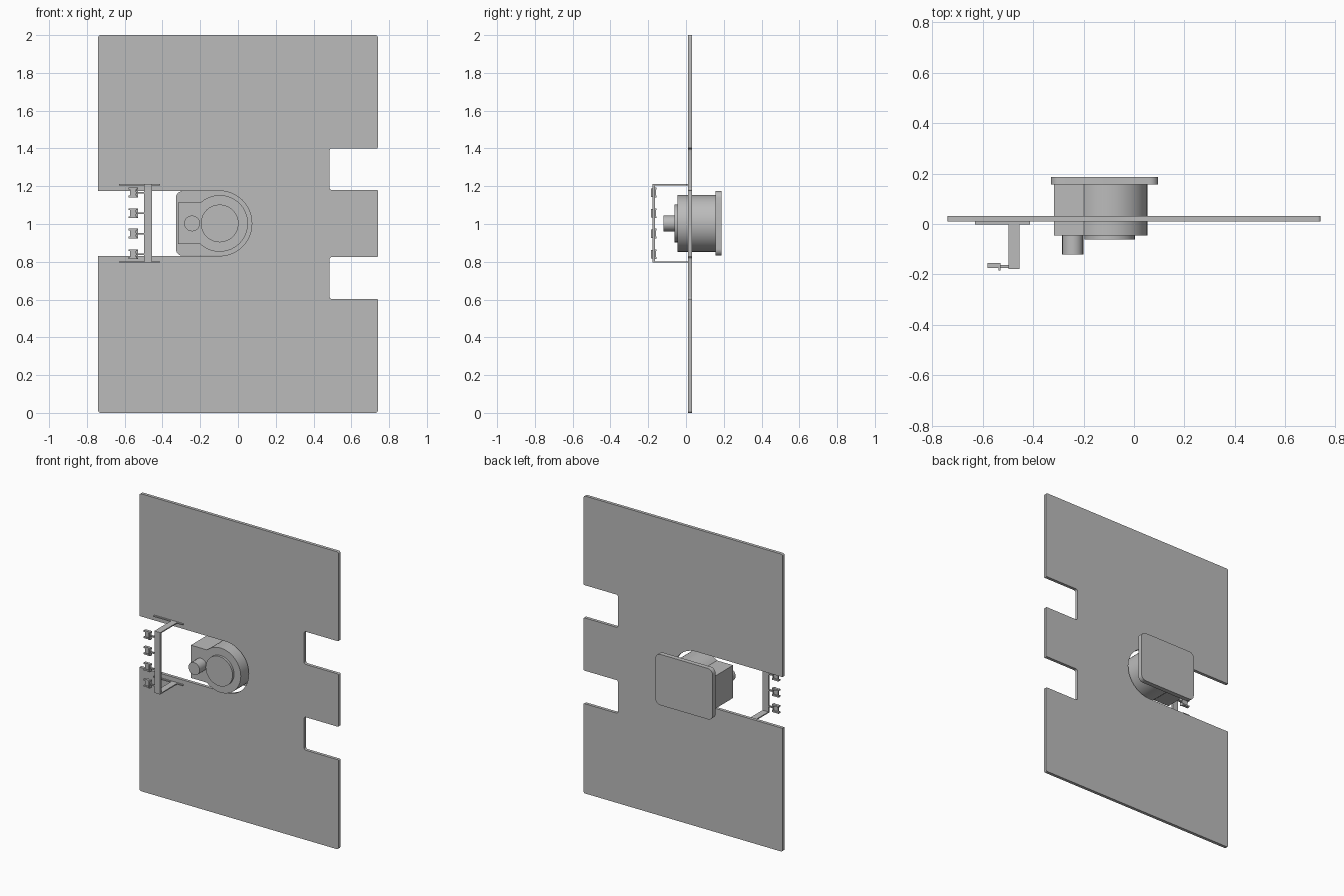
import bpy, math
from mathutils import Vector

if "Cube" in bpy.data.objects:
    bpy.data.objects.remove(bpy.data.objects["Cube"], do_unlink=True)

# One plain grey for every part
grey = bpy.data.materials.new("plain grey")
grey.use_nodes = True
color = (0.5, 0.5, 0.5, 1)
grey.diffuse_color = color
grey.node_tree.nodes["Principled BSDF"].inputs["Base Color"].default_value = color

MID = 1.003      # height of the slot and drum axis
AXIS = -0.097    # drum axis in x


def extrude(name, outline, y0, y1):
    """Solid from an (x, z) outline, extruded along y."""
    n = len(outline)
    verts = [(x, y, z) for y in (y0, y1) for x, z in outline]
    faces = [list(range(n)), list(range(2 * n - 1, n - 1, -1))]
    faces += [(i, i + n, (i + 1) % n + n, (i + 1) % n) for i in range(n)]
    mesh = bpy.data.meshes.new(name)
    mesh.from_pydata(verts, [], faces)
    mesh.materials.append(grey)
    obj = bpy.data.objects.new(name, mesh)
    bpy.context.collection.objects.link(obj)
    bpy.ops.object.select_all(action='DESELECT')
    obj.select_set(True)
    bpy.context.view_layer.objects.active = obj
    bpy.ops.object.shade_smooth_by_angle(angle=math.radians(30))
    return obj


def rounded(corners, steps=6):
    """Outline with each right-angled (x, z, radius) corner rounded."""
    out = []
    for i, (x, z, r) in enumerate(corners):
        p = Vector((x, z))
        if r == 0:
            out.append(p)
            continue
        a = (Vector(corners[i - 1][:2]) - p).normalized()
        b = (Vector(corners[(i + 1) % len(corners)][:2]) - p).normalized()
        centre = p + (a + b) * r
        count = steps if r < 0.1 else 12
        for k in range(count + 1):
            t = k / count * math.pi / 2
            out.append(centre - b * r * math.cos(t) - a * r * math.sin(t))
    return [tuple(p) for p in out]


def arc(cx, cz, r, start, end, n):
    return [(cx + r * math.cos(start + (end - start) * i / n),
             cz + r * math.sin(start + (end - start) * i / n)) for i in range(n + 1)]


def box(name, x0, x1, y0, y1, z0, z1):
    return extrude(name, [(x0, z0), (x1, z0), (x1, z1), (x0, z1)], y0, y1)


def disc(name, x, r, y0, y1, n):
    return extrude(name, arc(x, MID, r, 0, math.tau, n)[:-1], y0, y1)


# Large panel with an open slot on one side and two notches on the other
corners = [(-0.74, 0, 0.012), (0.74, 0, 0.012)]
for low, high in ((0.603, 0.825), (1.18, 1.4)):
    corners += [(0.74, low, 0.005), (0.485, low, 0.012),
                (0.485, high, 0.012), (0.74, high, 0.005)]
corners += [(0.74, 2, 0.012), (-0.74, 2, 0.012),
            (-0.74, MID + 0.172, 0), (0.073, MID + 0.172, 0.17),
            (0.073, MID - 0.172, 0.17), (-0.74, MID - 0.172, 0)]
extrude("panel", rounded(corners), 0.01, 0.031)

# Keyhole-shaped housing: round drum with a square tail
radius, half = 0.15, 0.11
join = math.pi - math.asin(half / radius)
keyhole = [(-0.318, MID - half)] + arc(AXIS, MID, radius, -join, join, 32)
keyhole.append((-0.318, MID + half))
extrude("housing", keyhole, -0.046, 0.157)

# Rear cover, front boss and plunger
cover = [(-0.329, MID - 0.171, 0.035), (0.096, MID - 0.171, 0.035),
         (0.096, MID + 0.171, 0.035), (-0.329, MID + 0.171, 0.035)]
extrude("rear_cover", rounded(cover), 0.156, 0.187)
disc("front_boss", AXIS, 0.1, -0.062, -0.04, 32)
disc("plunger", -0.243, 0.042, -0.12, -0.04, 20)

# Thin U-shaped bracket standing on two feet
BAR_L, BAR_R = -0.498, -0.454
box("bracket_bar", BAR_L, BAR_R, -0.178, -0.165, MID - 0.208, MID + 0.208)
for side, label in ((1, "upper"), (-1, "lower")):
    z0, z1 = sorted((MID + side * 0.201, MID + side * 0.208))
    box(label + "_bracket_leg", BAR_L, BAR_R, -0.17, 0.008, z0, z1)
    box(label + "_bracket_foot", -0.63, -0.413, -0.001, 0.011, z0, z1)

# Four small clips on stems beside the bar
for i, offset in enumerate((-0.163, -0.054, 0.054, 0.163), 1):
    z = MID + offset
    box(f"clip_stem_{i}", -0.545, BAR_L, -0.175, -0.163, z - 0.004, z + 0.004)
    box(f"clip_web_{i}", -0.571, -0.539, -0.17, -0.163, z - 0.02, z + 0.02)
    box(f"clip_lip_{i}", -0.537, -0.53, -0.185, -0.16, z - 0.022, z + 0.022)
    for side, label in ((1, "upper"), (-1, "lower")):
        mid = z + side * 0.021
        box(f"clip_{label}_flange_{i}", -0.58, -0.53, -0.174, -0.155,
            mid - 0.005, mid + 0.005)
